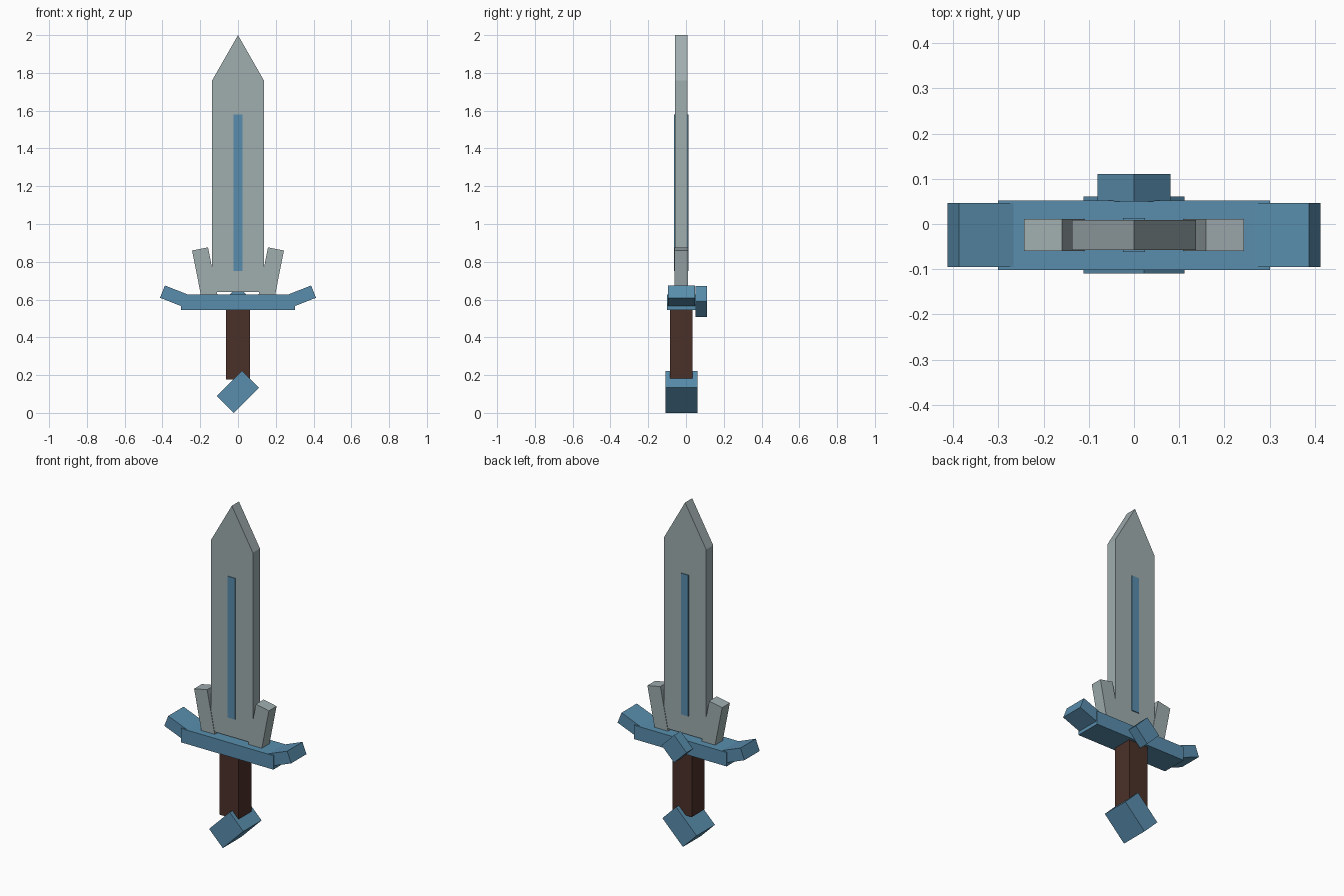
import bpy, bmesh
from math import radians, sin, cos

if "Cube" in bpy.data.objects:
    bpy.data.objects.remove(bpy.data.objects["Cube"])

YC = -0.0245  # depth centre of the sword


def material(name, rgb):
    m = bpy.data.materials.new(name)
    m.diffuse_color = (*rgb, 1)
    m.use_nodes = True
    m.node_tree.nodes["Principled BSDF"].inputs["Base Color"].default_value = m.diffuse_color
    return m


BLUE = material("blue", (0.10, 0.27, 0.42))
STEEL = material("steel", (0.35, 0.42, 0.43))
WOOD = material("wood", (0.07, 0.03, 0.022))


def prism(name, outline, y0, y1, mat):
    """Extrude an x-z outline from y0 to y1."""
    bm = bmesh.new()
    face = bm.faces.new([bm.verts.new((x, y0, z)) for x, z in outline])
    new = bmesh.ops.extrude_face_region(bm, geom=[face])["geom"]
    verts = [v for v in new if isinstance(v, bmesh.types.BMVert)]
    bmesh.ops.translate(bm, verts=verts, vec=(0, y1 - y0, 0))
    bmesh.ops.recalc_face_normals(bm, faces=bm.faces)
    mesh = bpy.data.meshes.new(name)
    bm.to_mesh(mesh)
    bm.free()
    ob = bpy.data.objects.new(name, mesh)
    mesh.materials.append(mat)
    bpy.context.collection.objects.link(ob)
    return ob


def rect(x, z, w, h, deg=0):
    """Rectangle outline centred on x, z, turned counter-clockwise in the front view."""
    c, s = cos(radians(deg)), sin(radians(deg))
    corners = [(-w / 2, -h / 2), (w / 2, -h / 2), (w / 2, h / 2), (-w / 2, h / 2)]
    return [(x + u * c - v * s, z + u * s + v * c) for u, v in corners]


def centred(name, outline, half, mat):
    return prism(name, outline, YC - half, YC + half, mat)


# Blade with pointed tip, and the inlay showing on both faces
centred("blade", [(-0.137, 0.64), (0.137, 0.64), (0.137, 1.76), (0, 2.0), (-0.137, 1.76)], 0.033, STEEL)
centred("blade_inlay", rect(0, 1.165, 0.048, 0.83), 0.038, BLUE)

# Crossguard, grip and turned pommel
centred("guard", rect(0, 0.586, 0.602, 0.082), 0.077, BLUE)
centred("grip", rect(0, 0.365, 0.125, 0.376), 0.06, WOOD)
centred("pommel", rect(0, 0.1115, 0.189, 0.126, 45), 0.085, BLUE)

# Diamond on the back of the guard
prism("guard_diamond", rect(0, 0.59, 0.115, 0.115, 45), 0.05, 0.111, BLUE)

# Mirrored pairs: blade fins and upturned guard tips
for side, label in ((-1, "left"), (1, "right")):
    a = radians(11.2)
    fin = rect(side * (0.201 - 0.137 * sin(a)), 0.868 - 0.137 * cos(a), 0.086, 0.274, -side * 11.2)
    centred("blade_fin_" + label, fin, 0.0358, STEEL)
    b = radians(21.5)
    tip = rect(side * (0.4 - 0.08 * cos(b)), 0.642 - 0.08 * sin(b), 0.16, 0.07, side * 21.5)
    centred("guard_tip_" + label, tip, 0.071, BLUE)
